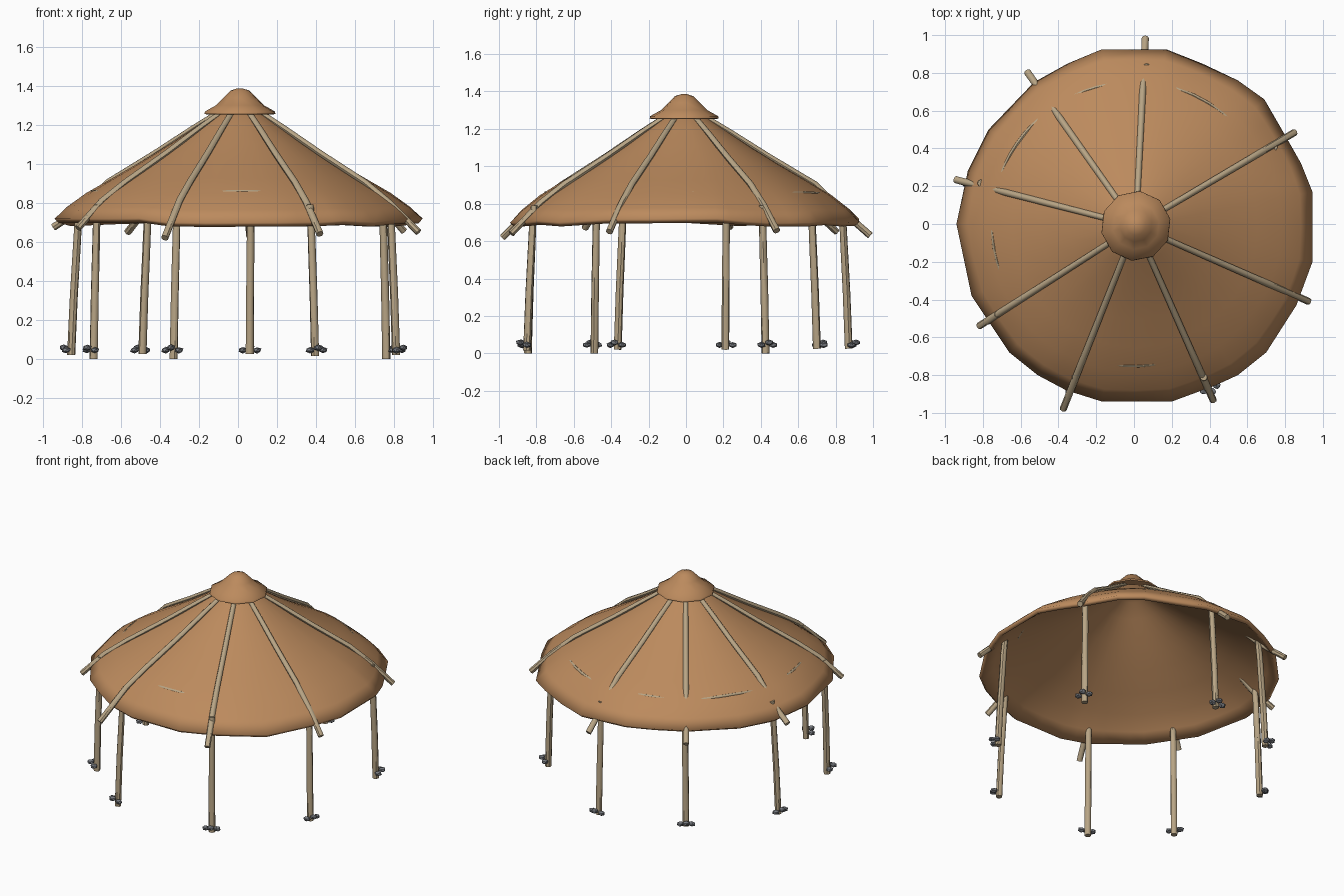
import bpy, bmesh, math, random
from mathutils import Vector

if "Cube" in bpy.data.objects:
    bpy.data.objects.remove(bpy.data.objects["Cube"])

random.seed(4)


def material(name, color):
    m = bpy.data.materials.new(name)
    m.diffuse_color = (*color, 1)
    m.use_nodes = True
    m.node_tree.nodes["Principled BSDF"].inputs["Base Color"].default_value = m.diffuse_color
    return m


HIDE = material("tan hide", (0.50, 0.255, 0.11))
WOOD = material("pale wood", (0.48, 0.375, 0.235))
STONE = material("grey stone", (0.19, 0.20, 0.22))

C = Vector((0.01, -0.01))  # centre of the roof peak
PROFILE = [(0.03, 1.30), (0.1, 1.272), (0.2, 1.205), (0.35, 1.105), (0.5, 1.012),
           (0.65, 0.925), (0.78, 0.848), (0.88, 0.772), (0.94, 0.71)]


def roof_z(r):
    for (r0, z0), (r1, z1) in zip(PROFILE, PROFILE[1:]):
        if r <= r1:
            return z0 + (z1 - z0) * (r - r0) / (r1 - r0)
    return PROFILE[-1][1]


def finish(ob, mat, angle=45):
    ob.data.materials.clear()
    ob.data.materials.append(mat)
    bpy.ops.object.select_all(action='DESELECT')
    ob.select_set(True)
    bpy.context.view_layer.objects.active = ob
    if angle:
        bpy.ops.object.shade_smooth_by_angle(angle=math.radians(angle))
    return ob


def mesh_object(name, bm):
    bmesh.ops.recalc_face_normals(bm, faces=bm.faces)
    me = bpy.data.meshes.new(name)
    bm.to_mesh(me)
    bm.free()
    ob = bpy.data.objects.new(name, me)
    bpy.context.collection.objects.link(ob)
    return ob


def tube(name, points, radius, end_radius=None):
    cu = bpy.data.curves.new(name, 'CURVE')
    cu.dimensions = '3D'
    cu.bevel_depth = 1.0
    cu.bevel_resolution = 2
    cu.use_fill_caps = True
    sp = cu.splines.new('POLY')
    sp.points.add(len(points) - 1)
    for i, p in enumerate(points):
        t = i / (len(points) - 1)
        sp.points[i].co = (*p, 1)
        sp.points[i].radius = radius + ((end_radius or radius) - radius) * t
    ob = bpy.data.objects.new(name, cu)
    bpy.context.collection.objects.link(ob)
    bpy.ops.object.select_all(action='DESELECT')
    ob.select_set(True)
    bpy.context.view_layer.objects.active = ob
    bpy.ops.object.convert(target='MESH')
    return finish(bpy.context.view_layer.objects.active, WOOD)


def rings_mesh(name, rings, cap_top=True):
    bm = bmesh.new()
    vs = [[bm.verts.new(p) for p in ring] for ring in rings]
    n = len(vs[0])
    for a, b in zip(vs, vs[1:]):
        for i in range(n):
            bm.faces.new((a[i], b[i], b[(i + 1) % n], a[(i + 1) % n]))
    bm.faces.new(vs[0])
    return bm


# Hide roof: irregular rim outline, blended into round rings above
RIM = [(.17, .925), (.36, .85), (.55, .76), (.69, .66), (.80, .47), (.885, .32), (.945, .17),
       (.945, -.2), (.86, -.43), (.70, -.68), (.55, -.80), (.43, -.855), (.2, -.94),
       (-.17, -.94), (-.36, -.88), (-.51, -.80), (-.66, -.68), (-.86, -.38), (-.94, 0),
       (-.88, .28), (-.77, .50), (-.53, .75), (-.35, .85), (-.17, .925)]
rim = []
for a, b in zip(RIM, RIM[1:] + RIM[:1]):
    a, b = Vector(a), Vector(b)
    rim += [a, (a + b) / 2]
rim_dz = [random.uniform(-0.016, 0.014) for _ in RIM]
rings = []
for r, z in PROFILE:
    w = 1.0 if r > 0.9 else 0.6 if r > 0.85 else 0.25 if r > 0.7 else 0
    ring = []
    for i, p in enumerate(rim):
        round_p = C * (1 - r) + p.normalized() * r
        q = round_p.lerp(p * (r / 0.94), w)
        dz = rim_dz[i // 2] if i % 2 == 0 else (rim_dz[i // 2] + rim_dz[(i // 2 + 1) % len(RIM)]) / 2
        ring.append((q.x, q.y, z + dz * w))
    rings.append(ring)
roof = mesh_object("hide_roof", rings_mesh("hide_roof", rings))
# make sure the sheet faces outward before thickening it
if sum(f.normal.z for f in roof.data.polygons) < 0:
    roof.data.flip_normals()
sol = roof.modifiers.new("thickness", 'SOLIDIFY')
sol.thickness = 0.03
sol.offset = -1
finish(roof, HIDE, 60)

# Peak cap
rings = []
for r, z in [(0.015, 1.386), (0.05, 1.375), (0.085, 1.34), (0.125, 1.30), (0.183, 1.268),
             (0.186, 1.255), (0.165, 1.252), (0.08, 1.262)]:
    rings.append([(C.x + r * math.cos(2 * math.pi * i / 10 + 0.2),
                   C.y + r * math.sin(2 * math.pi * i / 10 + 0.2), z) for i in range(10)])
finish(mesh_object("peak_cap", rings_mesh("peak_cap", rings)), HIDE, 50)

# Rafter end (x, y, z, dip under the hide), post foot (x, y, z), post top (x, y)
BAYS = [((.06, .985, .63), -.035, (.06, .87, .025), (.065, .84)),
        ((.85, .485, .655), -.014, (.76, .425, .0), (.745, .41)),
        ((.925, -.41, .65), -.006, (.81, -.365, .02), (.785, -.34)),
        ((.42, -.935, .64), 0, (.395, -.85, .015), (.375, -.82)),
        ((-.375, -.98, .62), .008, (-.33, -.845, .0), (-.315, -.82)),
        ((-.82, -.54, .67), .006, (-.74, -.49, .0), (-.725, -.48)),
        ((-.945, .235, .675), -.035, (-.855, .21, .02), (-.82, .215)),
        ((-.565, .805, .65), -.035, (-.49, .70, .025), (-.465, .675))]

for n, (end, dip, foot, top) in enumerate(BAYS, 1):
    # Rafter lying on the roof
    e = Vector(end[:2])
    length = (e - C).length
    path = []
    for r, d in [(.12, .0), (.25, .008), (.45, .01), (.7, .008), (.84, dip)]:
        p = C.lerp(e, r / length)
        path.append((p.x, p.y, roof_z(r) + d))
    tube(f"rafter_{n}", path + [end], 0.015, 0.019)

    # Slightly bent post
    f, t = Vector(foot[:2]), Vector(top)
    m = f.lerp(t, 0.4)
    k = t - (t - f) * -0.3
    tube(f"post_{n}", [(*f, foot[2]), (*m, 0.33), (*f.lerp(t, 0.8), 0.56), (*t, 0.68), (*k, 0.79)],
         0.021, 0.019)

    # Footing stones on the outer side of the post
    out = f.normalized()
    side = Vector((-out.y, out.x))
    for j, (o, s, z) in enumerate([(.018, .036, .045), (.018, -.036, .045), (.04, 0, .058)], 1):
        bm = bmesh.new()
        bmesh.ops.create_icosphere(bm, subdivisions=1, radius=1)
        p = f + out * o + side * s
        for v in bm.verts:
            g = random.uniform(0.88, 1.1)
            v.co = Vector((p.x + v.co.x * .024 * g, p.y + v.co.y * .024 * g, z + v.co.z * .017 * g))
        finish(mesh_object(f"stone_{n}_{j}", bm), STONE, 0)

# Purlins woven through the hide between neighbouring rafters
angles = [math.atan2(b[0][1], b[0][0]) for b in BAYS]
for n, a in enumerate(angles, 1):
    span = (a - angles[n % 8]) % (2 * math.pi)
    path = []
    for i in range(9):
        u = i / 8
        ang = a - span * u
        r = 0.75
        z = roof_z(r) - 0.021 + 0.012 * math.sin(math.pi * u) ** 2
        path.append((r * math.cos(ang), r * math.sin(ang), z))
    tube(f"purlin_{n}", path, 0.01)
